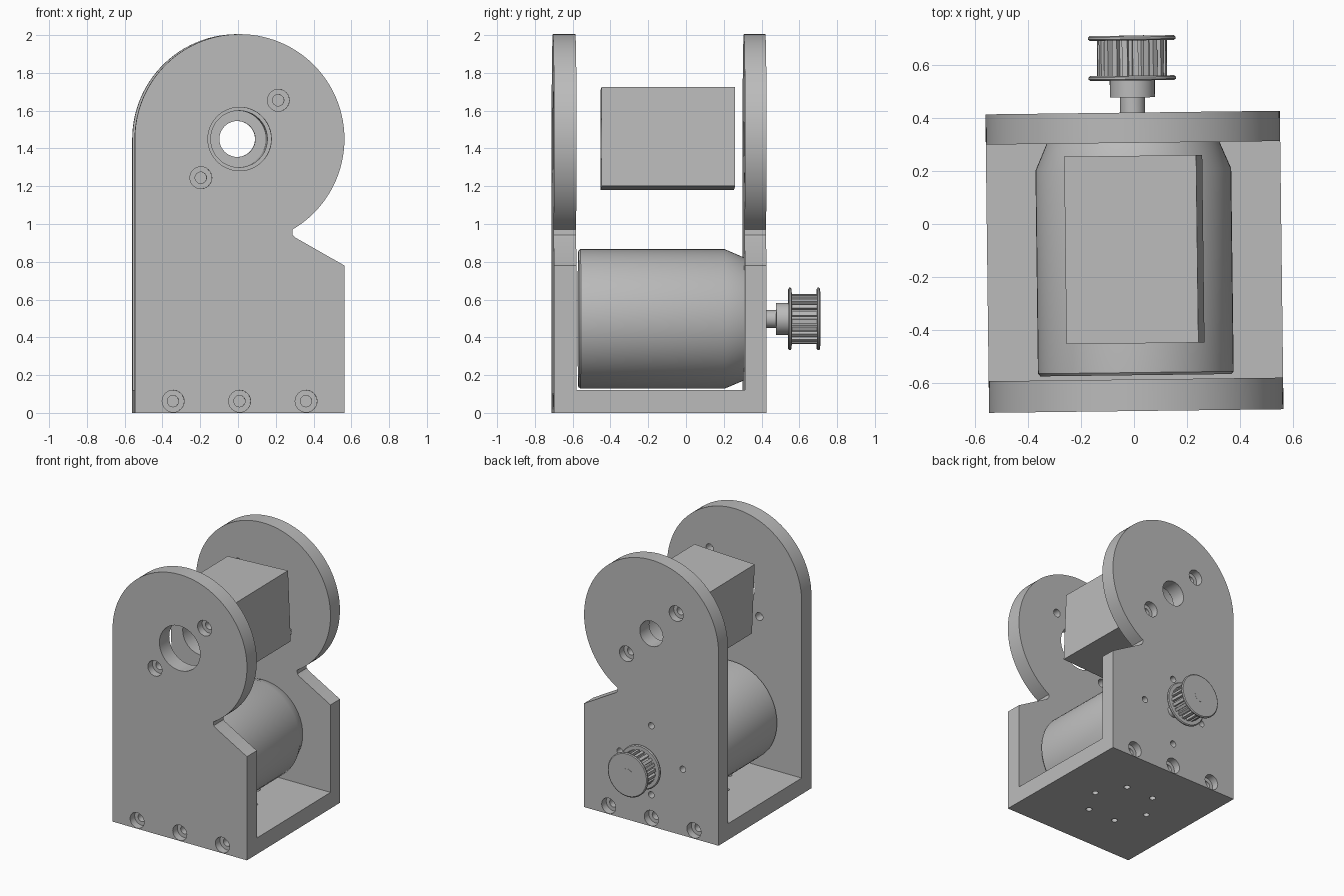
import bpy, bmesh
from math import sin, cos, pi, radians, atan2
from mathutils import Matrix, Vector

cube = bpy.data.objects.get("Cube")
if cube:
    bpy.data.objects.remove(cube, do_unlink=True)

grey = bpy.data.materials.new("plain_grey")
grey.use_nodes = True
grey.diffuse_color = (0.5, 0.5, 0.5, 1)
grey.node_tree.nodes["Principled BSDF"].inputs["Base Color"].default_value = (0.5, 0.5, 0.5, 1)

FRONT, FRONT_IN, BACK_IN, BACK = -0.705, -0.586, 0.306, 0.42
HALF_W, HUB_Z, MOTOR_Z = 0.555, 1.45, 0.4975
MID_Y = (FRONT + BACK) / 2


def make(name, bm):
    bmesh.ops.recalc_face_normals(bm, faces=bm.faces)
    mesh = bpy.data.meshes.new(name)
    bm.to_mesh(mesh)
    bm.free()
    mesh.materials.append(grey)
    obj = bpy.data.objects.new(name, mesh)
    bpy.context.collection.objects.link(obj)
    return obj


def loft(bm, rings):
    """Skin a list of equal point rings and cap both ends."""
    rings = [[bm.verts.new(p) for p in ring] for ring in rings]
    n = len(rings[0])
    for a, b in zip(rings, rings[1:]):
        for i in range(n):
            j = (i + 1) % n
            bm.faces.new((a[i], a[j], b[j], b[i]))
    bm.faces.new(rings[0])
    bm.faces.new(rings[-1])


def lathe(bm, profile, x=0, z=0, sides=32):
    """Turn (radius, y) points about an axis along y."""
    loft(bm, [[(x + r * cos(2 * pi * i / sides), y, z + r * sin(2 * pi * i / sides))
               for i in range(sides)] for r, y in profile])


def prism(bm, outline, y0, y1):
    loft(bm, [[(x, y, z) for x, z in outline] for y in (y0, y1)])


def box(bm, x, y, z):
    prism(bm, [(x[0], z[0]), (x[1], z[0]), (x[1], z[1]), (x[0], z[1])], *y)


def cut(obj, bm):
    """Subtract the solids in bm from obj."""
    cutter = make("cutter", bm)
    cutter.hide_render = True
    mod = obj.modifiers.new("holes", 'BOOLEAN')
    mod.operation, mod.solver, mod.object = 'DIFFERENCE', 'EXACT', cutter
    bpy.context.view_layer.objects.active = obj
    bpy.ops.object.modifier_apply(modifier=mod.name)
    bpy.data.objects.remove(cutter, do_unlink=True)


def counterbore(bm, x, z, outer, inward, depth=0.2):
    lathe(bm, [(0.058, outer - inward * 0.05), (0.058, outer + inward * 0.055),
               (0.03, outer + inward * 0.055), (0.03, outer + inward * depth)], x, z, 24)


# Side plate outline: round head, relief notch, straight body
notch = Vector((0.28, 0.97))
start = atan2(notch.y - HUB_Z, notch.x)
outline = [(-HALF_W, 0), (HALF_W, 0), (HALF_W, 0.78), (0.295, 0.928), (0.281, 0.942)]
outline += [(HALF_W * cos(start + (pi - start) * i / 72),
             HUB_Z + HALF_W * sin(start + (pi - start) * i / 72)) for i in range(73)]


def plate(name, y0, y1, outer, inward, hub_radius, side, mount_holes):
    bm = bmesh.new()
    prism(bm, outline, y0, y1)
    obj = make(name, bm)
    bm = bmesh.new()
    lathe(bm, [(hub_radius, y0 - 0.1), (hub_radius, y1 + 0.1)], 0, HUB_Z, 48)
    for s in (-1, 1):
        counterbore(bm, s * side * 0.205, HUB_Z + s * 0.205, outer, inward)
    for x in (-0.352, 0, 0.352):
        counterbore(bm, x, 0.062, outer, inward)
    if mount_holes:
        for i in range(4):
            lathe(bm, [(0.024, y0 - 0.1), (0.024, y1 + 0.1)],
                  0.26 * cos(i * pi / 2), MOTOR_Z + 0.26 * sin(i * pi / 2), 16)
    cut(obj, bm)
    return obj


parts = [plate("front_plate", FRONT, FRONT_IN, FRONT, 1, 0.168, 1, False),
         plate("back_plate", BACK_IN, BACK, BACK, -1, 0.095, -1, True)]

# Base slab with a ring of six holes
bm = bmesh.new()
box(bm, (-HALF_W, HALF_W), (FRONT_IN, BACK_IN), (0, 0.122))
base = make("base", bm)
bm = bmesh.new()
for i in range(6):
    bmesh.ops.create_cone(bm, cap_ends=True, segments=16, radius1=0.022, radius2=0.022, depth=0.5,
                          matrix=Matrix.Translation((0.235 * cos(i * pi / 3),
                                                     MID_Y + 0.235 * sin(i * pi / 3), 0.06)))
cut(base, bm)
parts.append(base)

# Upper block, slightly turned about its bore
bm = bmesh.new()
box(bm, (-0.249, 0.249), (-0.45, 0.257), (-0.263, 0.263))
bm.transform(Matrix.Translation((0, 0, HUB_Z + 0.003)) @ Matrix.Rotation(radians(-2.5), 4, 'Y'))
block = make("upper_block", bm)
bm = bmesh.new()
lathe(bm, [(0.15, -0.6), (0.15, 0.4)], 0, HUB_Z, 48)
cut(block, bm)
parts.append(block)

# Motor can with tapered nose
bm = bmesh.new()
lathe(bm, [(0.36, -0.57), (0.369, -0.56), (0.369, 0.205), (0.325, 0.308)], 0, MOTOR_Z, 64)
parts.append(make("motor", bm))

# Drive shaft
bm = bmesh.new()
lathe(bm, [(0.047, 0.29), (0.047, 0.711)], 0, MOTOR_Z)
parts.append(make("motor_shaft", bm))

# Pulley hub and rounded flanges
bm = bmesh.new()
lathe(bm, [(0.085, 0.477), (0.085, 0.545)], 0, MOTOR_Z)
parts.append(make("pulley_hub", bm))
for name, y in (("inner_flange", 0.541), ("outer_flange", 0.692)):
    bm = bmesh.new()
    lathe(bm, [(0.158, y), (0.165, y + 0.005), (0.165, y + 0.013), (0.158, y + 0.018)],
          0, MOTOR_Z, 48)
    parts.append(make(name, bm))

# Toothed pulley drum
TEETH = 20
teeth = []
for i in range(TEETH):
    for f, r in ((0, 0.112), (0.35, 0.112), (0.42, 0.132), (0.93, 0.132)):
        a = 2 * pi * (i + f) / TEETH
        teeth.append((r * cos(a), MOTOR_Z + r * sin(a)))
bm = bmesh.new()
prism(bm, teeth, 0.55, 0.7)
parts.append(make("pulley_teeth", bm))

# Slight turn of the whole assembly, smooth round surfaces
bpy.ops.object.select_all(action='DESELECT')
for obj in parts:
    obj.data.transform(Matrix.Rotation(radians(0.7), 4, 'Z'))
    obj.select_set(True)
bpy.context.view_layer.objects.active = parts[0]
bpy.ops.object.shade_smooth_by_angle(angle=radians(25))
